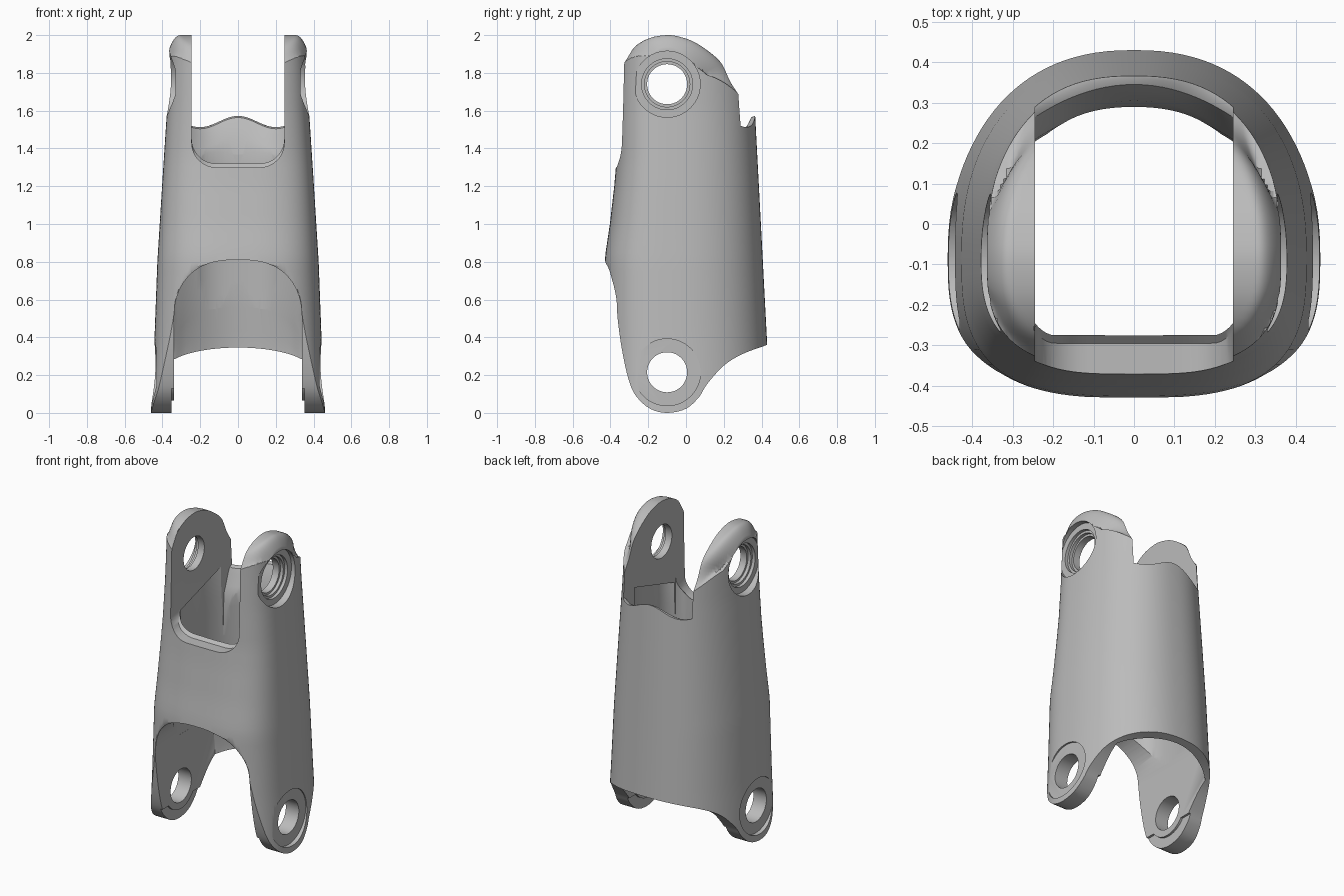
import bpy, bmesh, math

if "Cube" in bpy.data.objects:
    bpy.data.objects.remove(bpy.data.objects["Cube"])

grey = bpy.data.materials.new("plain_grey")
grey.diffuse_color = (0.5, 0.5, 0.5, 1)
grey.use_nodes = True
grey.node_tree.nodes["Principled BSDF"].inputs["Base Color"].default_value = grey.diffuse_color


def lerp(table, z):
    for (z0, v0), (z1, v1) in zip(table, table[1:]):
        if z <= z1:
            return v0 + (v1 - v0) * max(0, z - z0) / (z1 - z0)
    return table[-1][1]


def smooth_loop(pts, n=4):
    """Closed Catmull-Rom curve through the points."""
    out, c = [], len(pts)
    for i in range(c):
        a, b, d, e = (pts[(i + k) % c] for k in (-1, 0, 1, 2))
        for s in range(n):
            t = s / n
            out.append(tuple(0.5 * (2 * q + (r - p) * t + (2 * p - 5 * q + 4 * r - w) * t * t
                                    + (3 * q - p - 3 * r + w) * t ** 3)
                             for p, q, r, w in zip(a, b, d, e)))
    return out


def loft(name, rings):
    """Closed solid through a list of rings with equal point counts."""
    bm = bmesh.new()
    vs = [[bm.verts.new(p) for p in ring] for ring in rings]
    n = len(rings[0])
    for a, b in zip(vs, vs[1:]):
        for i in range(n):
            j = (i + 1) % n
            bm.faces.new((a[i], a[j], b[j], b[i]))
    bm.faces.new(vs[0][::-1])
    bm.faces.new(vs[-1])
    bmesh.ops.recalc_face_normals(bm, faces=bm.faces[:])
    me = bpy.data.meshes.new(name)
    bm.to_mesh(me)
    bm.free()
    me.materials.append(grey)
    ob = bpy.data.objects.new(name, me)
    bpy.context.collection.objects.link(ob)
    return ob


def cylinder(x0, x1, r, y, z):
    ring = [(y + r * math.cos(k * math.tau / 64), z + r * math.sin(k * math.tau / 64)) for k in range(64)]
    return loft("bore_cutter", [[(x, *p) for p in ring] for x in (x0, x1)])


def cut(body, tool, op='DIFFERENCE'):
    m = body.modifiers.new("cut", 'BOOLEAN')
    m.operation, m.object, m.solver = op, tool, 'EXACT'
    bpy.context.view_layer.objects.active = body
    bpy.ops.object.modifier_apply(modifier=m.name)
    bpy.data.objects.remove(tool)


# Outer tapered sleeve: rounder at the back, flatter at the front
WIDTH = [(-0.05, 0.463), (0.2, 0.452), (0.4, 0.442), (0.8, 0.427), (1.2, 0.402), (1.6, 0.376), (1.85, 0.366), (2.05, 0.36)]
BACK = [(-0.05, 0.45), (0.36, 0.43), (1.56, 0.367), (2.05, 0.34)]
FRONT = [(-0.05, 0.43), (0.82, 0.43), (1.0, 0.403), (1.2, 0.38), (1.35, 0.367), (1.6, 0.362), (2.05, 0.355)]
MID = -0.08
NB, NF = 2.3, 3.0


def section(z, a, back, front, nb=NB):
    ring = []
    for k in range(112):
        t = k * math.tau / 112
        c, s = math.cos(t), math.sin(t)
        e = 2 / nb if s > 0 else 2 / NF
        b = back - MID if s > 0 else front + MID
        x = math.copysign(abs(c) ** e, c) * a
        ring.append((x, MID + math.copysign(abs(s) ** e, s) * b, z))
    return ring


levels = [-0.05 + 0.05 * i for i in range(43)]
body = loft("link_sleeve", [section(z, lerp(WIDTH, z), lerp(BACK, z), lerp(FRONT, z)) for z in levels])

# Side outline: lower lug, upper lug, front lip
outline = smooth_loop([
    (-0.1, 0.0), (0.0, 0.022), (0.07, 0.085), (0.11, 0.15), (0.2, 0.25), (0.3, 0.312), (0.43, 0.36), (0.6, 0.42),
    (0.62, 1.0), (0.6, 1.45), (0.45, 1.59), (0.35, 1.61), (0.305, 1.63), (0.285, 1.67),
    (0.268, 1.73), (0.225, 1.81), (0.15, 1.89), (0.05, 1.96), (-0.03, 1.99), (-0.1, 2.0),
    (-0.19, 1.985), (-0.27, 1.94), (-0.325, 1.87), (-0.345, 1.8), (-0.37, 1.68), (-0.55, 1.5), (-0.6, 1.2), (-0.55, 0.9),
    (-0.43, 0.8), (-0.39, 0.7), (-0.368, 0.6), (-0.362, 0.5), (-0.34, 0.34), (-0.305, 0.18), (-0.265, 0.09), (-0.19, 0.022)])


def rounded(x, y, z):
    """Pulls the upper lug edge inward near the sleeve's outer surface."""
    if z < 1.68 or y < -0.34:
        return (x, y, z)
    n = NB if y > MID else NF
    b = lerp(BACK, z) - MID if y > MID else lerp(FRONT, z) + MID
    f = ((abs(x) / lerp(WIDTH, z)) ** n + (abs(y - MID) / b) ** n) ** (1 / n)
    t = min(1.25, max(0, (f - 0.84) / 0.16))
    d = 0.065 * t ** 2.2 * min(1, (z - 1.68) / 0.15) * min(1, (y + 0.34) / 0.12)
    dy, dz = y + 0.1, z - 1.7
    r = math.hypot(dy, dz)
    return (x, y - dy / r * d, z - dz / r * d)


half = [0.1, 0.18, 0.2] + [0.21 + 0.0075 * i for i in range(28)] + [0.5]
xs = [-x for x in half[::-1]] + half
cut(body, loft("outline_tool", [[rounded(x, *p) for p in outline] for x in xs]), 'INTERSECT')


# Upper slot between the lugs, with the wavy back rim
def upper_ring(x):
    d = 1.35 * x * x
    u = abs(x) / 0.245
    zb = 1.3 + 0.13 * max(0, 1 - math.sqrt(max(0, 1 - max(0, (u - 0.47) / 0.53) ** 2)))
    f = -0.275 + 0.03 * max(0, (u - 0.8) / 0.2) ** 2
    rim = 1.542 + 0.03 * math.cos(math.pi * x / 0.2)
    pts = [(f, 0.9), (f, zb + 0.02), (f - 0.02, zb), (-0.7, zb), (-0.7, 2.2), (0.7, 2.2), (0.7, rim + 0.02),
           (0.362 - d, rim), (0.345 - d, rim - 0.008), (0.33 - d, rim - 0.04), (0.305 - d, rim - 0.11),
           (0.29 - d, 1.37), (0.285 - d, 1.3), (0.285 - d, 0.9)]
    return [(x, *p) for p in pts]


def spread(w, n=32):
    return [w * math.sin(math.pi * (i / n - 0.5)) for i in range(n + 1)]


cut(body, loft("slot_cutter", [upper_ring(x) for x in spread(0.245)]))

# Hollow inside the sleeve, wider than the slot, with a roof rising to the back
rings = []
for i in range(13):
    z = 0.55 + 0.9 * i / 12
    s = min(1, (z - 0.55) / 0.8)
    ring = section(z, 0.336 - 0.032 * s, 0.35 - 0.066 * s, 0.32 - 0.045 * s, 2.5)
    rise = max(0, (z - 1.0) / 0.45)
    rings.append([(x, y, zz + rise * 0.3 * (y + 0.15)) for x, y, zz in ring])
cut(body, loft("hollow_cutter", rings))


# Lower arched opening, bounded by the curved back wall
def lower_ring(x):
    d = 1.3 * x * x
    top = 0.5 + 0.31 * max(0, 1 - (abs(x) / 0.338) ** 2.6) ** (1 / 2.2)
    pts = [(-0.7, -0.2), (-0.7, top)]
    for i in range(9):
        z = top + (-0.2 - top) * i / 8
        pts.append((lerp([(-0.2, 0.41), (0.36, 0.393), (0.55, 0.355), (0.8, 0.325)], z) - d, z))
    return [(x, *p) for p in pts]


cut(body, loft("arch_cutter", [lower_ring(x) for x in spread(0.338, 40)]))

# Relief on the inner side of the lower lug tips, leaving a round boss
tip = [(-0.7, -0.2), (0.7, -0.2), (0.7, 0.13), (-0.7, 0.13)]
tip_tool = loft("tip_cutter", [[(x, *p) for p in tip] for x in (-0.352, 0.352)])
cut(tip_tool, cylinder(-0.6, 0.6, 0.15, -0.1, 0.215))
cut(body, tip_tool)

# Pin holes, bearing seats and stepped counterbores
for z in (1.74, 0.215):
    cut(body, cylinder(-0.6, 0.6, 0.106, -0.1, z))
for side in (-1, 1):
    for x, r, z in ((0.33, 0.175, 1.74), (0.31, 0.135, 1.74), (0.29, 0.12, 1.74), (0.431, 0.177, 0.215)):
        cut(body, cylinder(side * x, side * 0.6, r, -0.1, z))

bpy.ops.object.select_all(action='DESELECT')
body.select_set(True)
bpy.context.view_layer.objects.active = body
bpy.ops.object.shade_smooth_by_angle(angle=math.radians(30))
